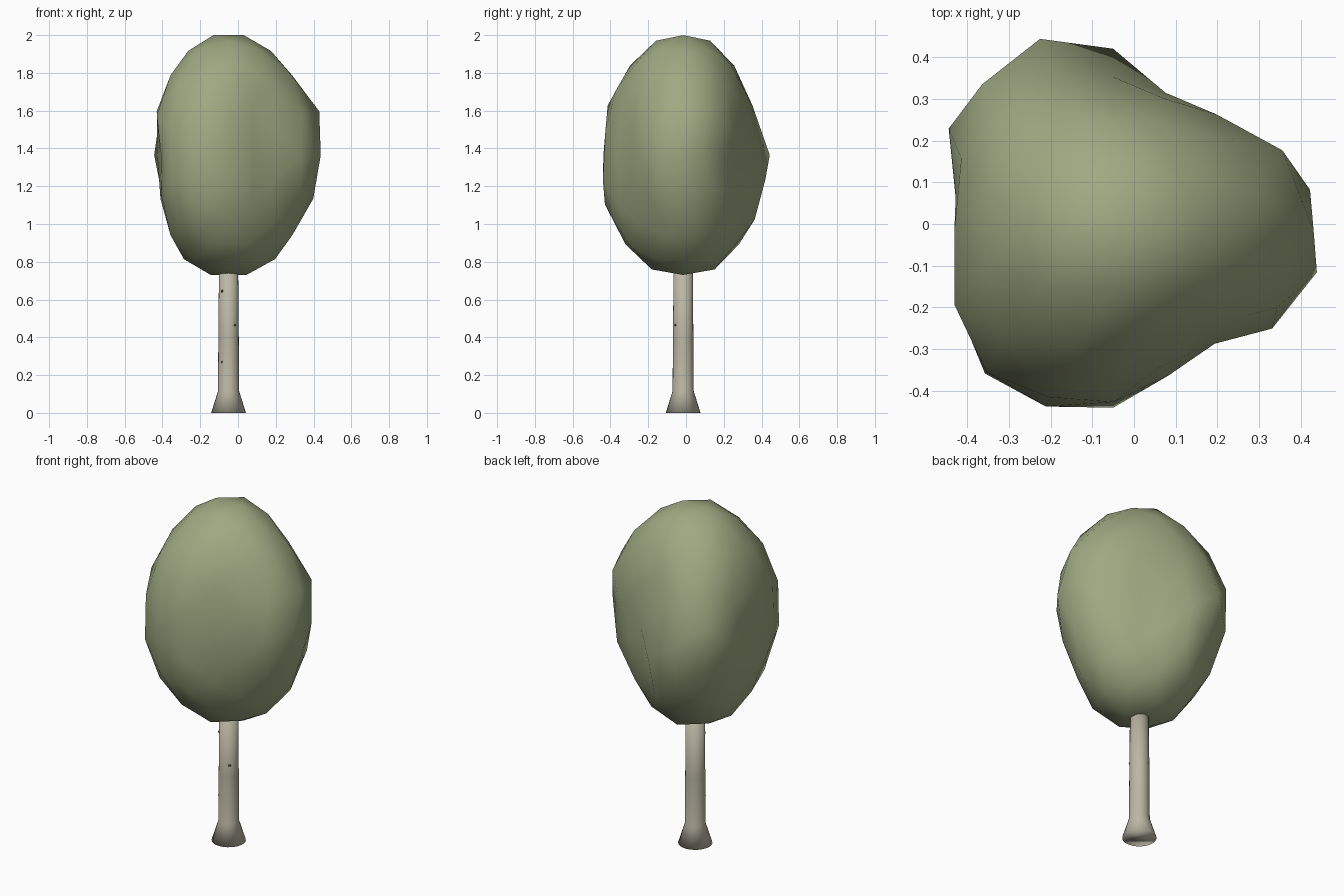
import bpy, bmesh, math
from mathutils import Vector

if "Cube" in bpy.data.objects:
    bpy.data.objects.remove(bpy.data.objects["Cube"])

CX, CY = -0.05, -0.015   # trunk axis


def material(name, rgb):
    m = bpy.data.materials.new(name)
    m.diffuse_color = (*rgb, 1)
    m.use_nodes = True
    m.node_tree.nodes["Principled BSDF"].inputs["Base Color"].default_value = m.diffuse_color
    return m


leaf = material("leaf green", (0.35, 0.40, 0.225))
bark = material("pale bark", (0.50, 0.475, 0.375))
dark = material("knot brown", (0.08, 0.07, 0.05))


def finish(bm, name, mat):
    bmesh.ops.recalc_face_normals(bm, faces=bm.faces[:])
    me = bpy.data.meshes.new(name)
    bm.to_mesh(me)
    bm.free()
    me.materials.append(mat)
    ob = bpy.data.objects.new(name, me)
    bpy.context.collection.objects.link(ob)
    me.polygons.foreach_set("use_smooth", [True] * len(me.polygons))
    return ob


# Crown: icosahedron with every edge split in three, pushed into lobes
# angle, then radius in the lower, middle and upper zone
LOBES = [(-180, .386, .39, .407), (-168, .39, .37, .42), (-155, .415, .42, .444),
         (-148, .43, .42, .45), (-132, .47, .46, .465), (-111, .485, .452, .468),
         (-90, .434, .43, .42), (-69, .40, .372, .375), (-48, .372, .40, .372),
         (-31, .44, .45, .45), (-25, .45, .46, .46), (-10, .475, .503, .50),
         (0, .48, .50, .514), (11, .475, .483, .50), (25, .45, .45, .476),
         (31, .43, .405, .44), (48, .375, .37, .38), (69, .36, .352, .37),
         (90, .444, .42, .375), (111, .44, .491, .43), (132, .475, .49, .48),
         (148, .43, .464, .44), (155, .41, .44, .425), (168, .39, .385, .41),
         (180, .386, .39, .407)]


def lobe(deg, z):
    h = max(-1, min(1, z / .202))
    for (a, *ra), (b, *rb) in zip(LOBES, LOBES[1:]):
        if a <= deg <= b:
            lo, mid, up = (p + (q - p) * (deg - a) / (b - a) for p, q in zip(ra, rb))
            return mid + ((up - mid) * h if h > 0 else (mid - lo) * h)
    return .39


def crown_point(u):
    w = max(0, min(1, (.95 - abs(u.z)) / .5))
    base = .435 - .035 * u.z
    r = base + (lobe(math.degrees(math.atan2(u.y, u.x)), u.z) - base) * w
    return Vector((CX + u.x * r, CY + u.y * r, 1.365 + u.z * .648))


phi = (1 + 5 ** .5) / 2
ico = bmesh.new()
for s in (-1, 1):
    for t in (-phi, phi):
        for co in ((s, 0, t), (t, s, 0), (0, t, s)):
            ico.verts.new(co)
bmesh.ops.convex_hull(ico, input=ico.verts[:])
bm = bmesh.new()
N = 3
for f in ico.faces:
    a, b, c = (v.co for v in f.verts)
    grid = {(i, j): bm.verts.new(((a * (N - i - j) + b * i + c * j) / N).normalized())
            for i in range(N + 1) for j in range(N + 1 - i)}
    for i in range(N):
        for j in range(N - i):
            bm.faces.new((grid[i, j], grid[i + 1, j], grid[i, j + 1]))
            if i + j < N - 1:
                bm.faces.new((grid[i + 1, j], grid[i + 1, j + 1], grid[i, j + 1]))
ico.free()
bmesh.ops.remove_doubles(bm, verts=bm.verts[:], dist=1e-4)
for v in bm.verts:
    v.co = crown_point(v.co)
finish(bm, "crown", leaf)

# Trunk: lathe profile with flared foot
PROFILE = [(.092, 0), (.056, .115), (.054, .4), (.05, .85)]
SEG = 24
bm = bmesh.new()
rings = [[bm.verts.new((CX + r * math.cos(k * math.tau / SEG),
                        CY + r * math.sin(k * math.tau / SEG), z)) for k in range(SEG)]
         for r, z in PROFILE]
for lo, hi in zip(rings, rings[1:]):
    for k in range(SEG):
        n = (k + 1) % SEG
        bm.faces.new((lo[k], lo[n], hi[n], hi[k]))
bm.faces.new(rings[0])
bm.faces.new(rings[-1])
finish(bm, "trunk", bark)

# Tiny knots on the front of the trunk
for i, (deg, z) in enumerate([(-132, .645), (-50, .465), (-132, .27)]):
    bm = bmesh.new()
    bmesh.ops.create_icosphere(bm, subdivisions=1, radius=.008)
    a = math.radians(deg)
    bmesh.ops.translate(bm, verts=bm.verts[:],
                        vec=(CX + .051 * math.cos(a), CY + .051 * math.sin(a), z))
    finish(bm, f"knot_{i + 1}", dark)
